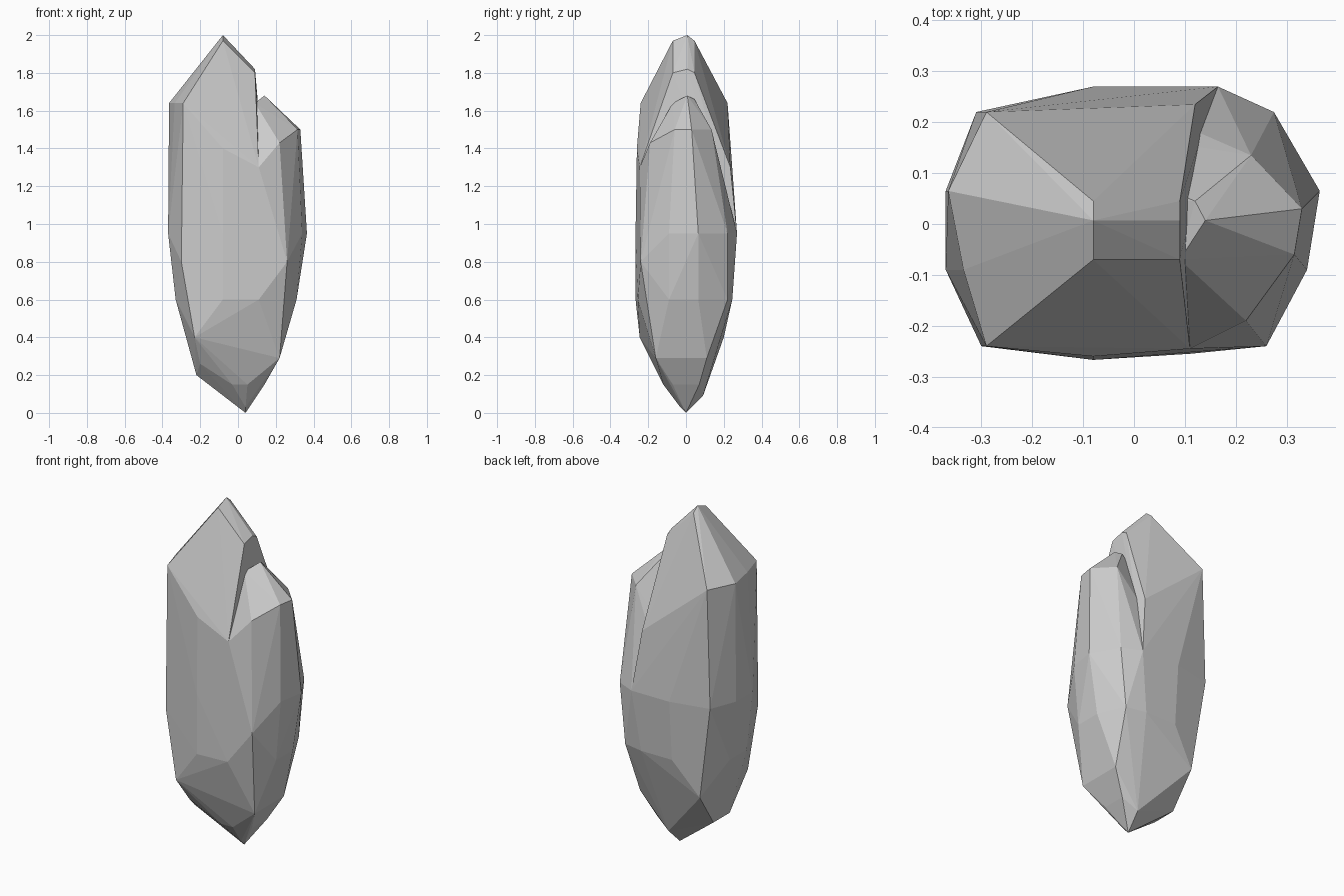
import bpy, bmesh

if "Cube" in bpy.data.objects:
    bpy.data.objects.remove(bpy.data.objects["Cube"])

def hull(name, pts):
    """Faceted convex chunk around a few corner points."""
    bm = bmesh.new()
    for p in pts:
        bm.verts.new(p)
    res = bmesh.ops.convex_hull(bm, input=bm.verts)
    loose = {g for g in res["geom_interior"] + res["geom_unused"]
             if isinstance(g, bmesh.types.BMVert)}
    bmesh.ops.delete(bm, geom=list(loose), context='VERTS')
    bmesh.ops.dissolve_limit(bm, angle_limit=0.02, verts=bm.verts, edges=bm.edges)
    bmesh.ops.recalc_face_normals(bm, faces=bm.faces)
    me = bpy.data.meshes.new(name)
    bm.to_mesh(me)
    bm.free()
    ob = bpy.data.objects.new(name, me)
    bpy.context.collection.objects.link(ob)
    return ob

# Tapered foot of the stone
foot = [(.04, 0, 0), (.04, -.03, .03), (.05, .09, .09), (-.03, -.12, .15),
        (.05, -.12, .15), (.14, -.07, .15), (.14, .07, .15),
        (-.22, -.09, .2), (-.22, .06, .2), (-.20, -.16, .26)]
# Left and middle columns of the waist
left = [(-.23, -.245, .4), (-.23, .20, .4), (-.08, -.267, .6), (.11, -.255, .6),
        (-.33, -.09, .6), (-.33, .065, .6), (-.08, .245, .6), (.12, .245, .6),
        (-.30, -.24, .8), (-.37, -.09, .95), (-.37, .065, .95),
        (-.31, .22, .95), (-.08, .27, .95), (.165, .27, .95),
        (-.08, -.267, .95), (.11, -.25, .95), (.11, -.245, 1.3)]
# Right columns of the waist
right = [(.22, -.16, .29), (.22, .11, .29), (.31, -.09, .6), (.31, .065, .6),
         (.24, .22, .6), (.26, -.24, .8), (.34, -.09, .95), (.365, .065, .95),
         (.275, .22, .95)]
# Tall peak with its sheer right-hand wall
peak = [(-.08, .007, 2), (-.08, -.07, 1.97), (-.08, .045, 1.97),
        (.09, -.07, 1.8), (.09, .007, 1.82), (.09, .045, 1.8),
        (.09, -.07, 1.64), (-.29, -.24, 1.64), (-.335, -.09, 1.64),
        (-.365, .065, 1.64), (-.29, .22, 1.64), (-.08, -.26, 1.4),
        (-.08, .23, 1.3), (.12, .235, 1.3)]
# Lower shoulder beside the peak
shoulder = [(.09, -.07, 1.64), (.14, .007, 1.68), (.12, .045, 1.66),
            (.33, .03, 1.5), (.315, -.06, 1.5), (.22, -.19, 1.43),
            (.23, .135, 1.5)]

stone = hull("stone", foot + left + peak)
side = hull("stone_shoulder", foot + left + right + shoulder)

# Fuse both chunks into one skin
mod = stone.modifiers.new("fuse", 'BOOLEAN')
mod.operation = 'UNION'
mod.solver = 'EXACT'
mod.object = side
bpy.context.view_layer.update()
fused = bpy.data.meshes.new_from_object(
    stone.evaluated_get(bpy.context.evaluated_depsgraph_get()))
stone.modifiers.clear()
stone.data = fused
bpy.data.objects.remove(side)
